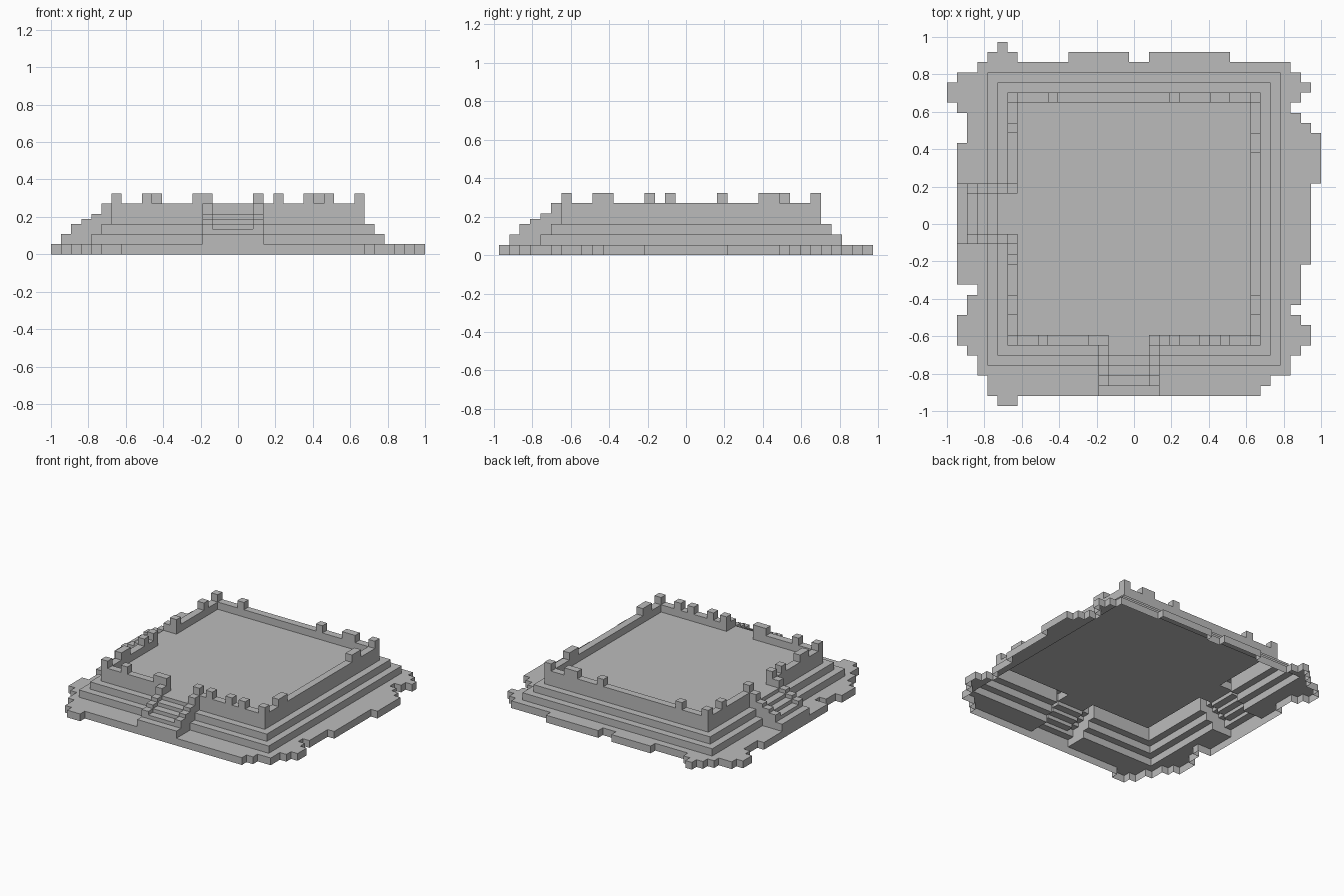
import bpy, bmesh, math

cube = bpy.data.objects.get("Cube")
if cube:
    bpy.data.objects.remove(cube, do_unlink=True)

NX, NY = 37, 36
U = 2 / NX        # one block
H = U / 2         # half block, the unit of height

stone = bpy.data.materials.new("grey_stone")
stone.use_nodes = True
grey = (0.5, 0.5, 0.5, 1)
stone.diffuse_color = grey
stone.node_tree.nodes["Principled BSDF"].inputs["Base Color"].default_value = grey

height, part = {}, {}


def fill(name, h, xs, ys):
    """Give a rectangle of blocks a height and a part name."""
    for x in range(*xs):
        for y in range(*ys):
            height[x, y], part[x, y] = h, name


# Ragged ground slab: (rows, left edge, right edge) from the front backwards
row = 0
for count, left, right in [
        (1, 5, 7), (1, 4, 31), (1, 4, 32), (2, 3, 34), (1, 2, 35), (2, 1, 36),
        (1, 1, 35), (1, 2, 34), (1, 2, 35), (1, 3, 35), (2, 1, 35), (8, 1, 36),
        (4, 1, 37), (1, 2, 37), (1, 2, 36), (1, 2, 35), (1, 1, 34), (1, 0, 35),
        (1, 0, 36), (1, 1, 35), (1, 3, 34)]:
    fill("ground_slab", 2, (left, right), (row, row + count))
    row += count
for left, right in [(4, 7), (12, 18), (20, 28)]:
    fill("ground_slab", 2, (left, right), (row, row + 1))
fill("ground_slab", 2, (5, 6), (row + 1, row + 2))

# Square tiers, parapet and courtyard, each one block further in
for inset, (name, h) in enumerate([("lower_tier", 4), ("upper_tier", 6),
                                   ("parapet_wall", 10), ("courtyard_floor", 8)]):
    span = (4 + inset, 33 - inset)
    fill(name, h, span, span)

# Battlements along the four walls
LOW, HIGH = 6, 30
for x in (LOW, 9, 14, 15, 20, 22, 25, 27, HIGH):
    fill("battlements", 12, (x, x + 1), (LOW, LOW + 1))
for x in (LOW, 10, 22, 26, 27, HIGH):
    fill("battlements", 12, (x, x + 1), (HIGH, HIGH + 1))
for y in (9, 10, 14, 16, 21, 27):
    fill("battlements", 12, (LOW, LOW + 1), (y, y + 1))
for y in (9, 10, 25, 26):
    fill("battlements", 12, (HIGH, HIGH + 1), (y, y + 1))


def stairs(name, start, swap):
    """Half-block steps between two stepped cheeks, rising to the gateway."""
    def put(label, h, across, along):
        a, b = (across, along) if not swap else (along, across)
        fill(label, h, a, b)
    for i, (tread, cheek) in enumerate(zip((4, 5, 6, 7, 8), (4, 6, 7, 8, 10))):
        along = (1 + i, 2 + i)
        put(name, cheek, (start, start + 6), along)
        put(name, tread, (start + 1, start + 5), along)
    put("courtyard_floor", 8, (start + 1, start + 5), (LOW, LOW + 1))


stairs("front_stairs", 15, False)
stairs("right_stairs", 16, True)


def point(x, y, h):
    return ((x - NX / 2) * U, (y - NY / 2) * U, h * H)


def build(name):
    """Make the open-bottomed shell of one part from its blocks."""
    bm = bmesh.new()

    def quad(*corners):
        bm.faces.new([bm.verts.new(point(*c)) for c in corners])

    for (x, y), owner in part.items():
        if owner != name:
            continue
        top = height[x, y]
        ring = [(x, y), (x + 1, y), (x + 1, y + 1), (x, y + 1)]
        quad(*[(a, b, top) for a, b in ring])
        for i, (dx, dy) in enumerate([(0, -1), (1, 0), (0, 1), (-1, 0)]):
            low = height.get((x + dx, y + dy), 0)
            if low < top:
                p, q = ring[i], ring[(i + 1) % 4]
                quad((*p, low), (*q, low), (*q, top), (*p, top))
    bmesh.ops.remove_doubles(bm, verts=bm.verts, dist=H / 20)
    bmesh.ops.dissolve_limit(bm, angle_limit=math.radians(1),
                             verts=bm.verts, edges=bm.edges)
    mesh = bpy.data.meshes.new(name)
    bm.to_mesh(mesh)
    bm.free()
    mesh.materials.append(stone)
    bpy.context.collection.objects.link(bpy.data.objects.new(name, mesh))


for part_name in sorted(set(part.values())):
    build(part_name)
